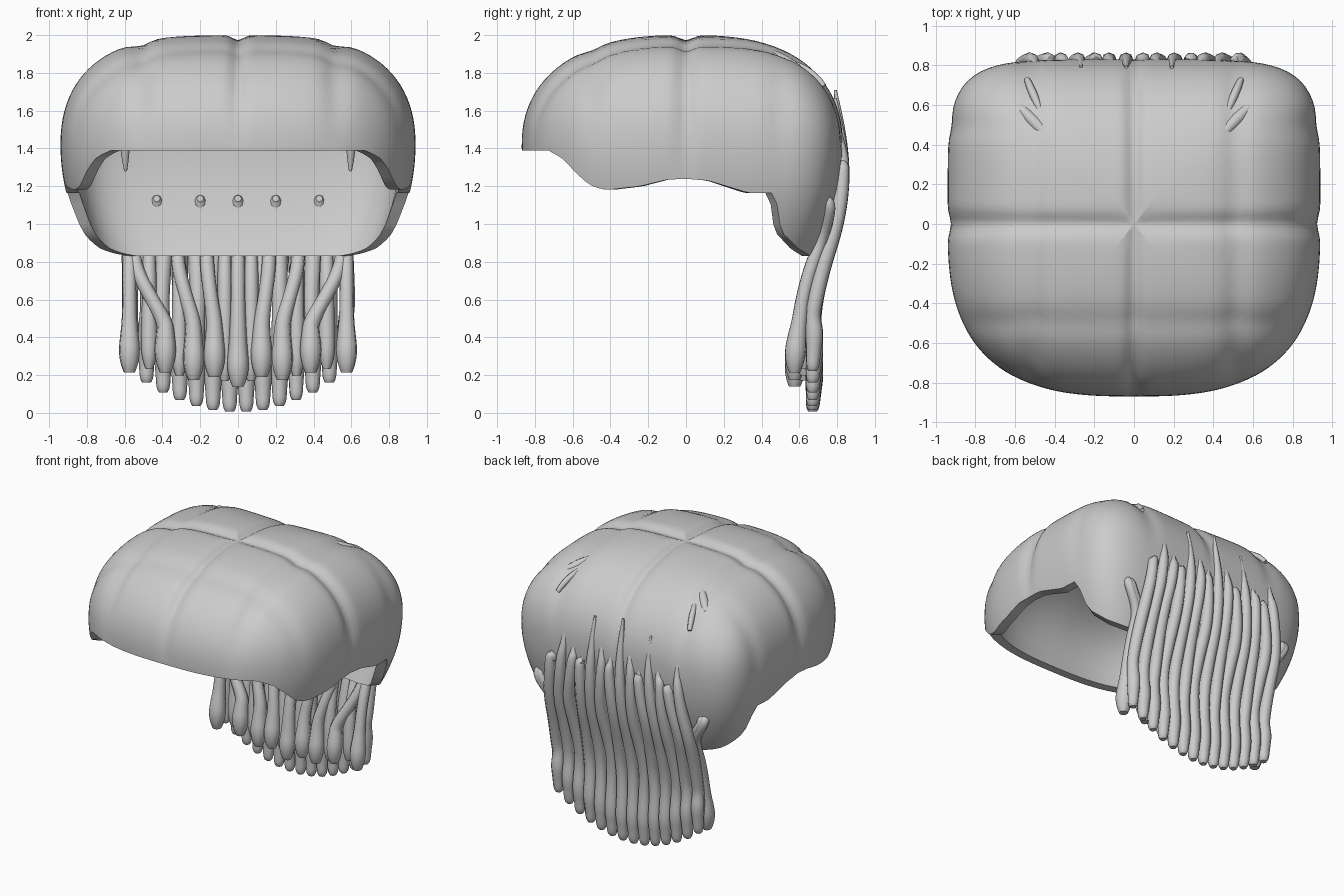
import bpy, bmesh, math
from mathutils import Vector

cube = bpy.data.objects.get("Cube")
if cube:
    bpy.data.objects.remove(cube)

grey = bpy.data.materials.new("plain_grey")
grey.use_nodes = True
grey.diffuse_color = (0.6, 0.6, 0.6, 1)
grey.node_tree.nodes["Principled BSDF"].inputs["Base Color"].default_value = (0.6, 0.6, 0.6, 1)

COLS, DOME_ROWS, WALL_ROWS = 176, 30, 10
WAIST = 1.42
# Lower edge of the cap: plan depth -> height
RIM = [(-0.9, 1.39), (-0.73, 1.39), (-0.66, 1.35), (-0.55, 1.23), (-0.5, 1.195), (-0.43, 1.18),
       (-0.25, 1.2), (-0.1, 1.235), (0, 1.24), (0.12, 1.23), (0.34, 1.165), (0.485, 1.165),
       (0.56, 0.96), (0.7, 0.87), (0.8, 0.83), (0.9, 0.83)]


def rim_height(y):
    for (a, za), (b, zb) in zip(RIM, RIM[1:]):
        if y <= b:
            return za + (zb - za) * (y - a) / (b - a)
    return RIM[-1][1]


def plan(angle, r):
    """Rounded-square outline, rounder at the front and toward the crown."""
    c, s = math.cos(angle), math.sin(angle)
    depth, full = (0.83, 5.5) if s > 0 else (0.87, 2.8)
    n = 2.5 + (full - 2.5) * r
    k = (abs(c / 0.94) ** n + abs(s / depth) ** n) ** (-1 / n)
    return c * k * r, s * k * r


def groove(v, width):
    return math.exp(-(v / width) ** 2)


def sculpt(x, y, z):
    """Press the soft seams into the puffy cap."""
    high = max(0, min(1, (z - 1.38) / 0.4))
    low = max(0, min(1, (z - 1.15) / 0.4))
    d = max(0.03 * groove(x, 0.04) * high, 0.03 * groove(y, 0.05) * low)
    d += high * (0.012 * groove(y + 0.5, 0.06) + 0.022 * groove(abs(x) - 0.52, 0.06))
    d += low * 0.02 * groove(y - 0.5, 0.06) * min(1, abs(x)) ** 4
    c = Vector((0, 0, 1.1))
    return c + (Vector((x, y, z)) - c) * (1 - d)


def finish(ob, sharp):
    ob.data.materials.append(grey)
    bpy.ops.object.select_all(action='DESELECT')
    ob.select_set(True)
    bpy.context.view_layer.objects.active = ob
    if ob.type == 'CURVE':
        bpy.ops.object.convert(target='MESH')
    bpy.ops.object.shade_smooth_by_angle(angle=math.radians(sharp))


# Cap: seamed outer dome and smooth lining, each with a wall down to the shaped rim
bm = bmesh.new()
angles = [math.tau * i / COLS for i in range(COLS)]


def layer(scale, height, shape):
    rings = []
    for j in range(1, DOME_ROWS + 1):
        r = math.sin(j / DOME_ROWS * math.pi / 2)
        ring = []
        for a in angles:
            x, y = plan(a, r)
            power = 2.5 + 0.9 * math.cos(a) ** 2
            z = WAIST + height * max(0, 1 - r ** power) ** 0.45
            ring.append(bm.verts.new(shape(x * scale, y * scale, z)))
        rings.append(ring)
    for j in range(1, WALL_ROWS + 1):
        ring = []
        for a in angles:
            x, y = plan(a, 1)
            drop = (WAIST - rim_height(y)) * j / WALL_ROWS
            taper = (1 - 0.5 * drop ** 2) * scale
            ring.append(bm.verts.new(shape(x * taper, y * taper, WAIST - drop)))
        rings.append(ring)
    pole = bm.verts.new(shape(0, 0, WAIST + height))
    for i in range(COLS):
        bm.faces.new((pole, rings[0][i], rings[0][(i + 1) % COLS]))
    for up, low in zip(rings, rings[1:]):
        join(up, low)
    return rings[-1]


def join(up, low):
    for i in range(COLS):
        k = (i + 1) % COLS
        bm.faces.new((up[i], low[i], low[k], up[k]))


outer_rim = layer(1, 0.58, sculpt)
inner_rim = layer(0.93, 0.5, lambda x, y, z: Vector((x, y, z)))
join(outer_rim, inner_rim)
bmesh.ops.recalc_face_normals(bm, faces=bm.faces)
mesh = bpy.data.meshes.new("hair_cap")
bm.to_mesh(mesh)
bm.free()
cap = bpy.data.objects.new("hair_cap", mesh)
bpy.context.collection.objects.link(cap)
finish(cap, 50)


def locks(name, paths):
    """Tapered tubes; each path is a list of (x, y, z, radius)."""
    cu = bpy.data.curves.new(name, 'CURVE')
    cu.dimensions = '3D'
    cu.bevel_depth = 1
    cu.bevel_resolution = 2
    cu.use_fill_caps = True
    for path in paths:
        sp = cu.splines.new('NURBS')
        sp.points.add(len(path) - 1)
        for p, (x, y, z, r) in zip(sp.points, path):
            p.co = (x, y, z, 1)
            p.radius = r
        sp.order_u = 3
        sp.use_endpoint_u = True
        sp.resolution_u = 4
    ob = bpy.data.objects.new(name, cu)
    bpy.context.collection.objects.link(ob)
    finish(ob, 60)


# Outer row of long strands hanging down the back
outer = []
for i in range(14):
    x = (i - 6.5) * 0.088
    end = 0.66 * x * x
    top = 1.66 - 0.09 * (i * 5 % 3) - 0.25 * abs(x)
    sway = 0.012 * math.sin(i * 2.1)
    outer.append([(x * 0.87, 0.79, top + 0.06, 0.008), (x * 0.87, 0.815, top - 0.1, 0.022),
                  (x * 0.9 + sway, 0.832, 1.34, 0.034), (x * 0.94, 0.825, 1.17, 0.04),
                  (x - sway, 0.79, 0.98, 0.043), (x, 0.725, 0.78, 0.044),
                  (x + sway, 0.68, 0.58, 0.041), (x, 0.67, 0.4 + end * 0.5, 0.042),
                  (x, 0.68, 0.2 + end, 0.05), (x, 0.675, 0.1 + end, 0.04),
                  (x, 0.67, 0.02 + end, 0.036), (x, 0.67, end + 0.005, 0.022)])
locks("outer_back_strands", outer)

# Inner row, starting as small studs in the lining of the back wall
inner = []
for start, mid, end, low in ((0, 0, 0, 0.14), (0.2, 0.165, 0.125, 0.19), (0.43, 0.32, 0.235, 0.175),
                             (0.66, 0.55, 0.385, 0.215), (0.68, 0.575, 0.575, 0.215)):
    for side in ((1, -1) if start else (1,)):
        s, m, e = start * side, mid * side, end * side
        inner.append([(s, 0.72, 1.135, 0.018), (s, 0.745, 1.13, 0.034),
                      (s, 0.765, 1.08, 0.032), (m, 0.725, 0.93, 0.034),
                      (m, 0.665, 0.78, 0.038), ((m + e) / 2, 0.62, 0.62, 0.037),
                      (e, 0.6, 0.48, 0.042), (e, 0.59, low + 0.2, 0.05),
                      (e, 0.58, low + 0.11, 0.06), (e, 0.575, low + 0.03, 0.045),
                      (e, 0.575, low, 0.03)])
locks("inner_back_strands", inner)

# Shorter filler strands between the two rows
filler = []
for x in (0.07, 0.31, 0.47):
    for s in (1, -1):
        low = 0.17 + 0.3 * x * x
        filler.append([(x * s, 0.77, 1.0, 0.02), (x * s, 0.69, 0.8, 0.038),
                       (x * s, 0.645, 0.6, 0.038), (x * s, 0.63, low + 0.15, 0.045),
                       (x * s, 0.625, low + 0.05, 0.04), (x * s, 0.625, low, 0.02)])
locks("filler_strands", filler)

# Small loose locks breaking the crown, and their tips inside the cap
loose = []
for s in (1, -1):
    loose.append([(0.58 * s, 0.59, 1.82, 0.025), (0.49 * s, 0.5, 1.885, 0.045),
                  (0.35 * s, 0.36, 1.93, 0.012)])
    loose.append([(0.54 * s, 0.73, 1.73, 0.015), (0.51 * s, 0.66, 1.82, 0.028),
                  (0.46 * s, 0.54, 1.86, 0.012)])
    loose.append([(0.6 * s, 0.58, 1.7, 0.03), (0.6 * s, 0.6, 1.45, 0.04),
                  (0.595 * s, 0.62, 1.28, 0.008)])
locks("loose_locks", loose)
